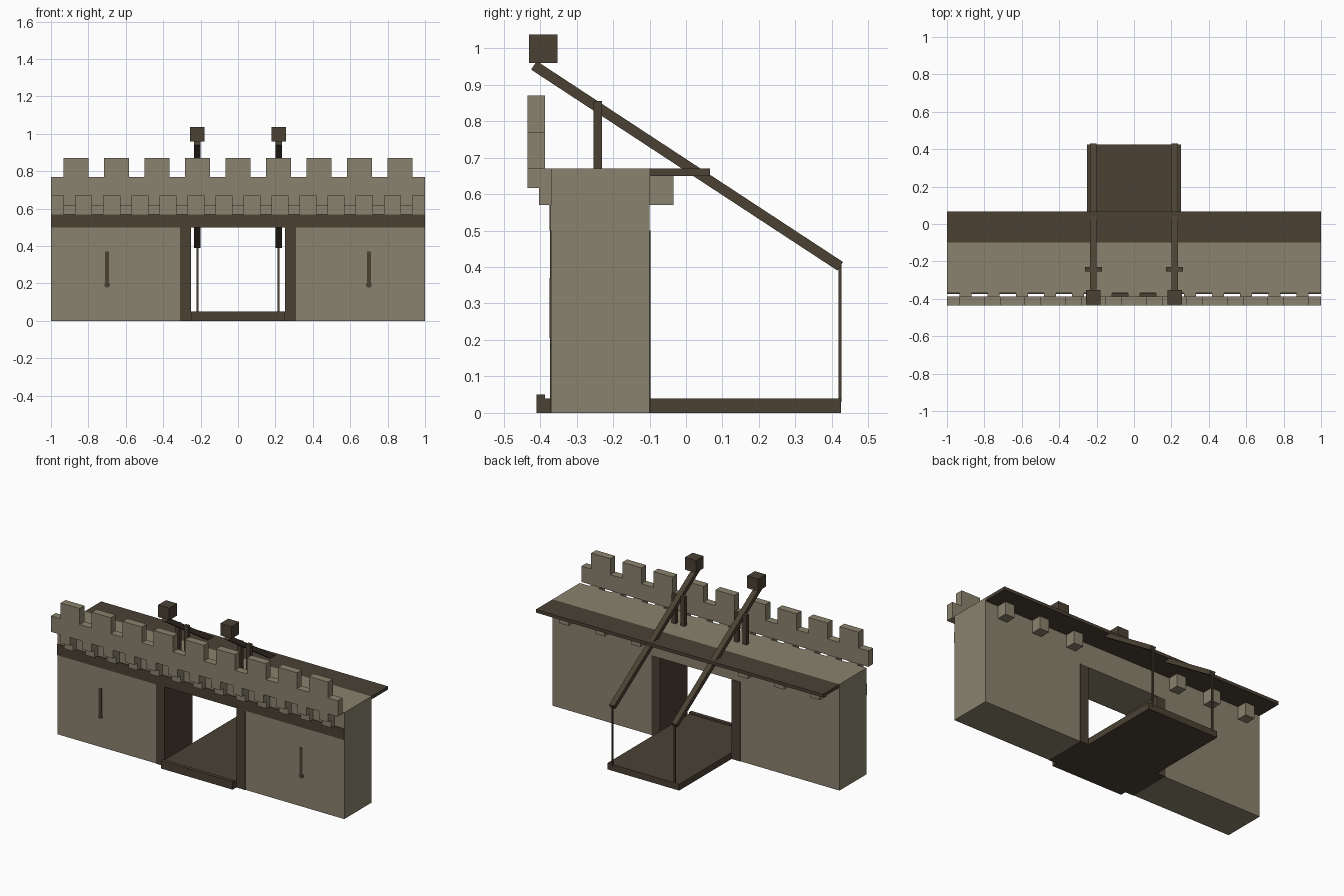
import bpy, bmesh, math
from mathutils import Matrix, Vector

if "Cube" in bpy.data.objects:
    bpy.data.objects.remove(bpy.data.objects["Cube"])


def material(name, rgb):
    m = bpy.data.materials.new(name)
    m.diffuse_color = (*rgb, 1)
    m.use_nodes = True
    m.node_tree.nodes["Principled BSDF"].inputs["Base Color"].default_value = m.diffuse_color
    return m


STONE = material("grey_stone", (0.255, 0.225, 0.158))
WOOD = material("dark_wood", (0.070, 0.053, 0.034))


def finish(name, bm, mat):
    bmesh.ops.recalc_face_normals(bm, faces=bm.faces)
    me = bpy.data.meshes.new(name)
    bm.to_mesh(me)
    bm.free()
    me.materials.append(mat)
    ob = bpy.data.objects.new(name, me)
    bpy.context.collection.objects.link(ob)
    return ob


def box(name, x, y, z, mat):
    """Box from (min, max) ranges."""
    bm = bmesh.new()
    c = Vector([(r[0] + r[1]) / 2 for r in (x, y, z)])
    s = [r[1] - r[0] for r in (x, y, z)]
    bmesh.ops.create_cube(bm, size=1, matrix=Matrix.Translation(c) @ Matrix.Diagonal((*s, 1)))
    return finish(name, bm, mat)


def extrude(name, profile, axis, lo, hi, mat):
    """Extrude a 2D profile: (x, z) along y, or (y, z) along x."""
    bm = bmesh.new()
    pts = [(u, lo, v) if axis == "y" else (lo, u, v) for u, v in profile]
    f = bm.faces.new([bm.verts.new(p) for p in pts])
    ext = bmesh.ops.extrude_face_region(bm, geom=[f])["geom"]
    d = (0, hi - lo, 0) if axis == "y" else (hi - lo, 0, 0)
    bmesh.ops.translate(bm, vec=d, verts=[e for e in ext if isinstance(e, bmesh.types.BMVert)])
    return finish(name, bm, mat)


# wall with gateway
extrude("gate_wall", [(-1, 0), (-0.31, 0), (-0.31, 0.5), (0.31, 0.5), (0.31, 0),
                      (1, 0), (1, 0.67), (-1, 0.67)], "y", -0.37, -0.10, STONE)

# battlement: one stepped strip with nine merlons
outline = [(1, 0.67), (-1, 0.67), (-1, 0.77)]
for i in range(-4, 5):
    c = i * 0.2163
    outline += [(c - 0.0665, 0.77), (c - 0.0665, 0.87), (c + 0.0665, 0.87), (c + 0.0665, 0.77)]
outline.append((1, 0.77))
extrude("battlement", outline, "y", -0.435, -0.387, STONE)

# stepped corbels carrying the battlement
step = [(-0.37, 0.57), (-0.403, 0.57), (-0.403, 0.617), (-0.435, 0.617), (-0.435, 0.67), (-0.37, 0.67)]
for i in range(-6, 7):
    extrude("front_corbel", step, "x", i * 0.15 - 0.032, i * 0.15 + 0.032, STONE)

# front timber band and rear walkway
box("timber_band", (-1, 1), (-0.374, -0.368), (0.50, 0.57), WOOD)
box("walkway", (-1, 1), (-0.10, 0.066), (0.65, 0.67), WOOD)

# bridge deck with front lip
extrude("bridge_deck", [(-0.41, 0), (0.425, 0), (0.425, 0.04), (-0.387, 0.04), (-0.387, 0.05), (-0.41, 0.05)],
        "x", -0.25, 0.25, WOOD)

for s in (-1, 1):
    def around(c, w):
        return (s * c - w / 2, s * c + w / 2)

    # gate jamb
    box("gate_jamb", around(0.28, 0.06), (-0.373, -0.097), (0, 0.5), WOOD)

    # brackets under the walkway
    for c in (0.375, 0.625, 0.875):
        box("rear_corbel", around(c, 0.066), (-0.10, -0.034), (0.57, 0.65), STONE)

    # arrow slit plate with round foot
    box("arrow_slit", around(0.7, 0.02), (-0.374, -0.369), (0.205, 0.37), WOOD)
    foot = [(s * 0.7 + 0.016 * math.cos(math.tau * k / 8 + math.pi / 8),
             0.193 + 0.016 * math.sin(math.tau * k / 8 + math.pi / 8)) for k in range(8)]
    extrude("arrow_slit_foot", foot, "y", -0.3735, -0.369, WOOD)

    # lifting beam
    a, b = Vector((-0.417, 0.953)), Vector((0.423, 0.402))
    d = (b - a).normalized()
    n = Vector((-d.y, d.x)) * 0.014
    extrude("lifting_beam", [a - n, b - n, b + n, a + n], "x", *around(0.217, 0.034), WOOD)

    # counterweight, beam posts and chain
    box("counterweight", around(0.217, 0.077), (-0.430, -0.353), (0.96, 1.037), WOOD)
    for off in (-0.031, 0.031):
        box("beam_post", around(0.217 + off, 0.028), (-0.254, -0.230), (0.67, 0.855), WOOD)
    box("chain", around(0.217, 0.010), (0.418, 0.427), (0.03, 0.41), WOOD)
